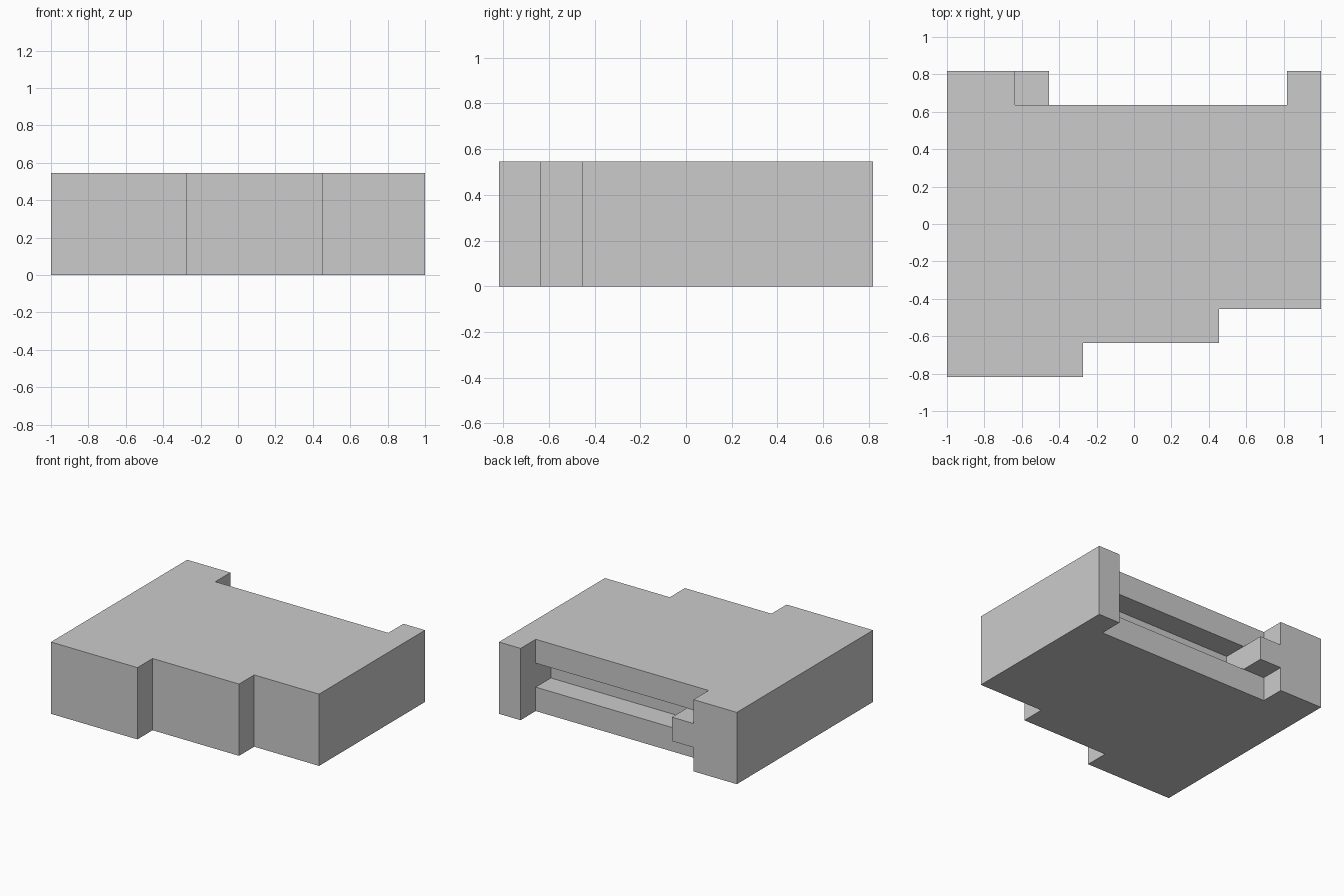
import bpy, bmesh
from mathutils import Vector

if "Cube" in bpy.data.objects:
    bpy.data.objects.remove(bpy.data.objects["Cube"])

NX, NY, NZ = 11, 9, 3      # block grid
U = 2 / NX                 # block size

# Footprint rows from front to back: '#' full height,
# 'm' middle layer only, 's' slotted (middle layer missing)
ROWS = [
    "####.......",
    "########...",
    "###########",
    "###########",
    "###########",
    "###########",
    "###########",
    "###sssssss#",
    "##m.......#",
]


def filled(c):
    i, j, k = c
    if not (0 <= i < NX and 0 <= j < NY and 0 <= k < NZ):
        return False
    kind = ROWS[j][i]
    return kind == "#" or (kind == "m" and k == 1) or (kind == "s" and k != 1)


# Outer skin: one quad wherever a filled block meets empty space
bm = bmesh.new()
for i in range(NX):
    for j in range(NY):
        for k in range(NZ):
            if not filled((i, j, k)):
                continue
            for axis in range(3):
                for sign in (1, -1):
                    step = [0, 0, 0]
                    step[axis] = sign
                    if filled((i + step[0], j + step[1], k + step[2])):
                        continue
                    n = Vector(step)
                    a, b = Vector((0, 0, 0)), Vector((0, 0, 0))
                    a[(axis + 1) % 3] = 0.5
                    b[(axis + 2) % 3] = 0.5 * sign
                    mid = Vector((i + 0.5 - NX / 2, j + 0.5 - NY / 2, k + 0.5)) + n / 2
                    bm.faces.new([bm.verts.new((mid + p) * U)
                                  for p in (-a - b, a - b, a + b, b - a)])

# Weld and merge coplanar quads into large flat faces
bmesh.ops.remove_doubles(bm, verts=bm.verts[:], dist=1e-4)
bmesh.ops.dissolve_limit(bm, angle_limit=0.01, verts=bm.verts[:], edges=bm.edges[:])
bmesh.ops.recalc_face_normals(bm, faces=bm.faces[:])

mesh = bpy.data.meshes.new("slotted_block")
bm.to_mesh(mesh)
bm.free()
bpy.context.collection.objects.link(bpy.data.objects.new("slotted_block", mesh))
